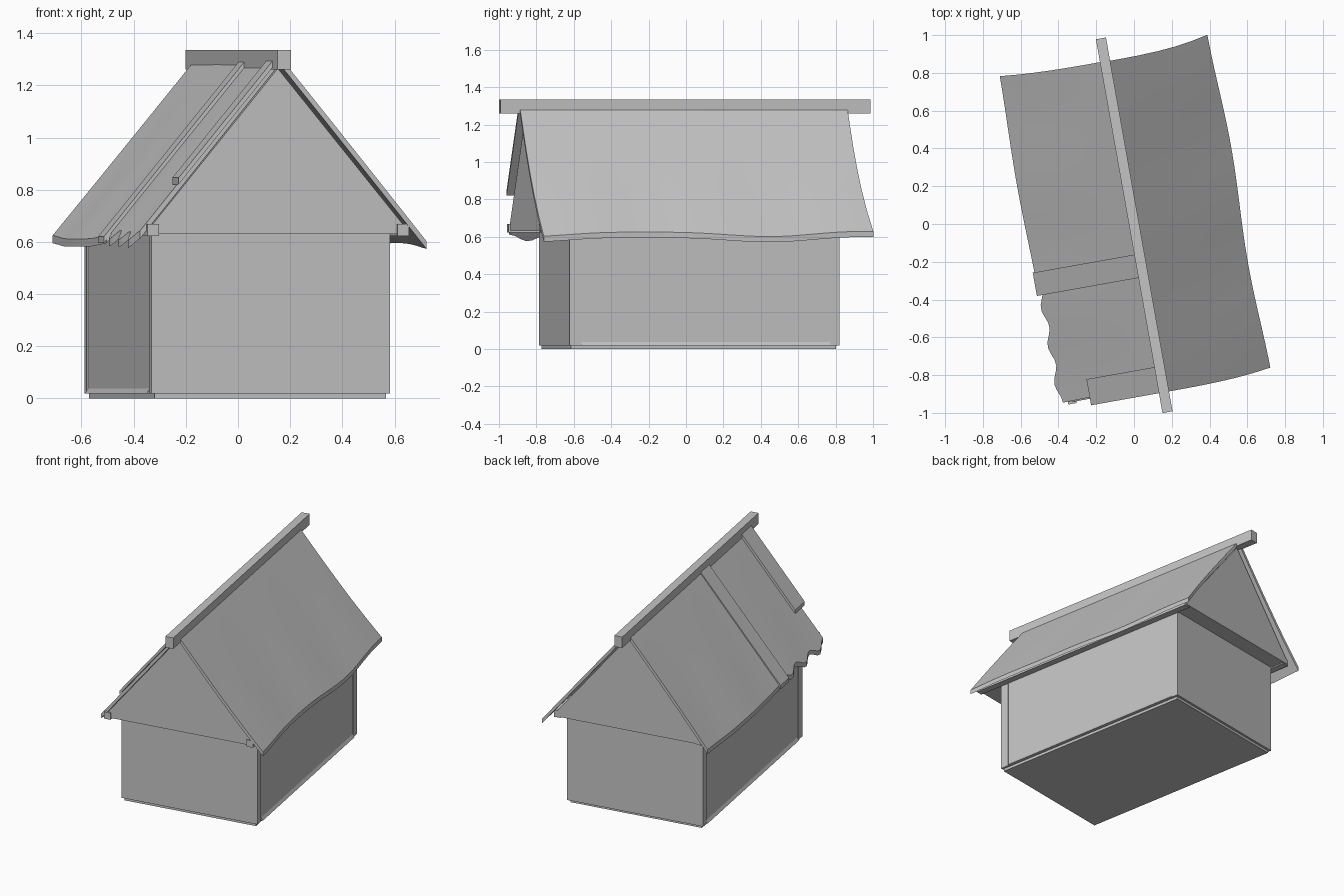
import bpy, bmesh, math

if "Cube" in bpy.data.objects:
    bpy.data.objects.remove(bpy.data.objects["Cube"])

TURN = math.radians(10.1)   # the whole hut is turned on its plot
SLOPE = 1.225               # roof pitch
TOP = 1.312                 # roof surface height at the ridge

grey = bpy.data.materials.new("grey")
grey.diffuse_color = (0.55, 0.55, 0.55, 1)
grey.use_nodes = True
grey.node_tree.nodes["Principled BSDF"].inputs["Base Color"].default_value = grey.diffuse_color


def finish(name, bm):
    bmesh.ops.recalc_face_normals(bm, faces=bm.faces)
    me = bpy.data.meshes.new(name)
    bm.to_mesh(me)
    bm.free()
    me.materials.append(grey)
    ob = bpy.data.objects.new(name, me)
    bpy.context.collection.objects.link(ob)
    ob.rotation_euler.z = TURN
    return ob


def box(name, x0, x1, y0, y1, z0, z1):
    return prism(name, [(x0, z0), (x1, z0), (x1, z1), (x0, z1)], y0, y1)


def prism(name, profile, y0, y1):
    """Extrude an x-z profile along y."""
    bm = bmesh.new()
    a = [bm.verts.new((x, y0, z)) for x, z in profile]
    b = [bm.verts.new((x, y1, z)) for x, z in profile]
    bm.faces.new(a)
    bm.faces.new(b[::-1])
    for i in range(len(a)):
        j = (i + 1) % len(a)
        bm.faces.new((a[j], a[i], b[i], b[j]))
    return finish(name, bm)


def roof_sheet(name, side, front, back, eave, lift=0.0, thick=0.03, ripple=0.005, rows=6, cols=28):
    """Sloping sheet; front, back give y from t (0 ridge, 1 eave), eave gives |x| from y."""
    bm = bmesh.new()
    layers = []
    for drop in (0, thick):
        grid = []
        for i in range(rows + 1):
            t = i / rows
            row = []
            for j in range(cols + 1):
                y = front(t) + (back(t) - front(t)) * j / cols
                x = 0.005 + t * (eave(y) - 0.005)
                wave = ripple * t * math.sin(9 * y + 1.2 * side) * math.sin(math.pi * t * 0.8)
                row.append(bm.verts.new((side * x, y, TOP - SLOPE * x + lift + wave - drop)))
            grid.append(row)
        layers.append(grid)
        for i in range(rows):
            for j in range(cols):
                bm.faces.new((grid[i][j], grid[i + 1][j], grid[i + 1][j + 1], grid[i][j + 1]))
    # close the rim between upper and lower skins
    up, lo = layers
    rim = [(0, j) for j in range(cols)] + [(i, cols) for i in range(rows)]
    rim += [(rows, j) for j in range(cols, 0, -1)] + [(i, 0) for i in range(rows, 0, -1)]
    for (a, b), (c, d) in zip(rim, rim[1:] + rim[:1]):
        bm.faces.new((up[a][b], up[c][d], lo[c][d], lo[a][b]))
    ob = finish(name, bm)
    bpy.context.view_layer.objects.active = ob
    ob.select_set(True)
    bpy.ops.object.shade_smooth_by_angle(angle=math.radians(30))
    ob.select_set(False)


# Floor slab and the four wall panels
box("floor_slab", -0.45, 0.45, -0.705, 0.735, 0, 0.03)
box("front_wall", -0.465, 0.465, -0.715, -0.66, 0.018, 0.635)
box("back_wall", -0.465, 0.465, 0.70, 0.75, 0.018, 0.635)
for side, label in ((-1, "left"), (1, "right")):
    xs = sorted((side * 0.41, side * 0.46))
    box(label + "_wall", *xs, -0.66, 0.70, 0.018, 0.635)
    # Flared skirting along the foot of the wall
    prism(label + "_skirting", [(side * 0.455, 0.045), (side * 0.472, 0.018), (side * 0.455, 0.018)],
          -0.65, 0.70)
    # Beam under the eave
    xs = sorted((side * 0.465, side * 0.51))
    box(label + "_eave_beam", *xs, -0.88, 0.85, 0.622, 0.668)

# Closed attic with overhanging gables
prism("attic", [(-0.497, 0.63), (0.497, 0.63), (0.497, 0.655), (0, 1.265), (-0.497, 0.655)], -0.87, 0.855)

# Ridge beam
box("ridge_beam", -0.027, 0.027, -1.012, 0.998, 1.26, 1.335)

# Roof sheets, flaring outward at the lower back corners
roof_sheet("right_roof", 1, lambda t: -0.905 + 0.03 * t ** 3, lambda t: 0.873 + 0.045 * t ** 3,
           lambda y: 0.568 + 0.01 * math.sin(5 * y))
roof_sheet("left_roof_back", -1, lambda t: -0.28, lambda t: 0.875 + 0.02 * t ** 3,
           lambda y: 0.568 + 0.006 * math.sin(5 * y))
roof_sheet("left_roof_front", -1, lambda t: -0.855 - 0.01 * t, lambda t: -0.27,
           lambda y: 0.55 + 0.014 * math.sin(31 * y), lift=-0.012, cols=18)

# Loose boards lying on the left slope
roof_sheet("middle_board", -1, lambda t: -0.285, lambda t: -0.16, lambda y: 0.573,
           lift=0.01, thick=0.025, ripple=0, rows=1, cols=1)
roof_sheet("verge_board", -1, lambda t: -0.905, lambda t: -0.765, lambda y: 0.392,
           lift=0.014, thick=0.025, ripple=0, rows=1, cols=1)
